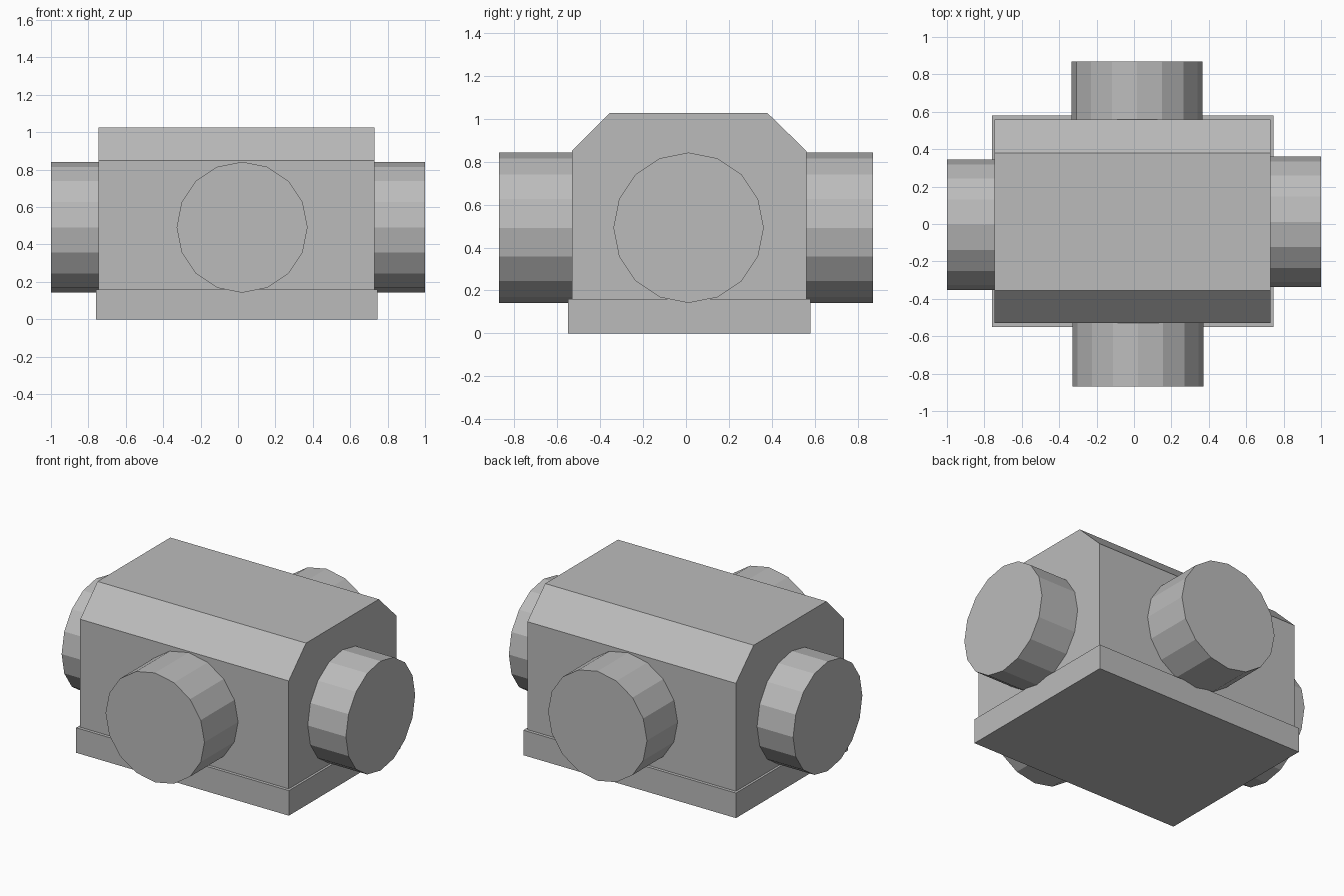
import bpy
import bmesh
from math import radians
from mathutils import Matrix, Vector

cube = bpy.data.objects.get("Cube")
if cube:
    bpy.data.objects.remove(cube, do_unlink=True)

# Single grey material
grey = bpy.data.materials.new("plain_grey")
grey.use_nodes = True
colour = (0.5, 0.5, 0.5, 1)
grey.diffuse_color = colour
grey.node_tree.nodes["Principled BSDF"].inputs["Base Color"].default_value = colour


def finish(name, bm):
    bmesh.ops.recalc_face_normals(bm, faces=bm.faces)
    mesh = bpy.data.meshes.new(name)
    bm.to_mesh(mesh)
    bm.free()
    mesh.materials.append(grey)
    obj = bpy.data.objects.new(name, mesh)
    bpy.context.collection.objects.link(obj)
    return obj


def prism(name, profile, x0, x1):
    """Extrude a (y, z) profile along x."""
    bm = bmesh.new()
    face = bm.faces.new([bm.verts.new((x0, y, z)) for y, z in profile])
    ext = bmesh.ops.extrude_face_region(bm, geom=[face])
    verts = [v for v in ext["geom"] if isinstance(v, bmesh.types.BMVert)]
    bmesh.ops.translate(bm, verts=verts, vec=(x1 - x0, 0, 0))
    return finish(name, bm)


def stub(name, start, end):
    """Flat-shaded cylinder running from start to end."""
    a, b = Vector(start), Vector(end)
    axis = b - a
    turn = Matrix.Rotation(radians(90), 4, "Y" if abs(axis.x) > abs(axis.y) else "X")
    bm = bmesh.new()
    bmesh.ops.create_cone(bm, cap_ends=True, segments=16, radius1=0.35, radius2=0.35,
                          depth=axis.length, matrix=Matrix.Translation((a + b) / 2) @ turn)
    return finish(name, bm)


# Base plinth
prism("base", [(-0.55, 0), (0.58, 0), (0.58, 0.16), (-0.55, 0.16)], -0.76, 0.745)

# Main block with sloped upper edges
prism("body", [(-0.53, 0.16), (0.56, 0.16), (0.56, 0.85), (0.38, 1.025),
               (-0.355, 1.025), (-0.53, 0.85)], -0.745, 0.73)

# Round stubs on the four sides
height = 0.492
stub("front_stub", (0.022, -0.45, height), (0.022, -0.87, height))
stub("back_stub", (0.017, 0.45, height), (0.017, 0.87, height))
stub("left_stub", (0.65, 0.012, height), (1, 0.012, height))
stub("right_stub", (-0.65, -0.004, height), (-1, -0.004, height))
